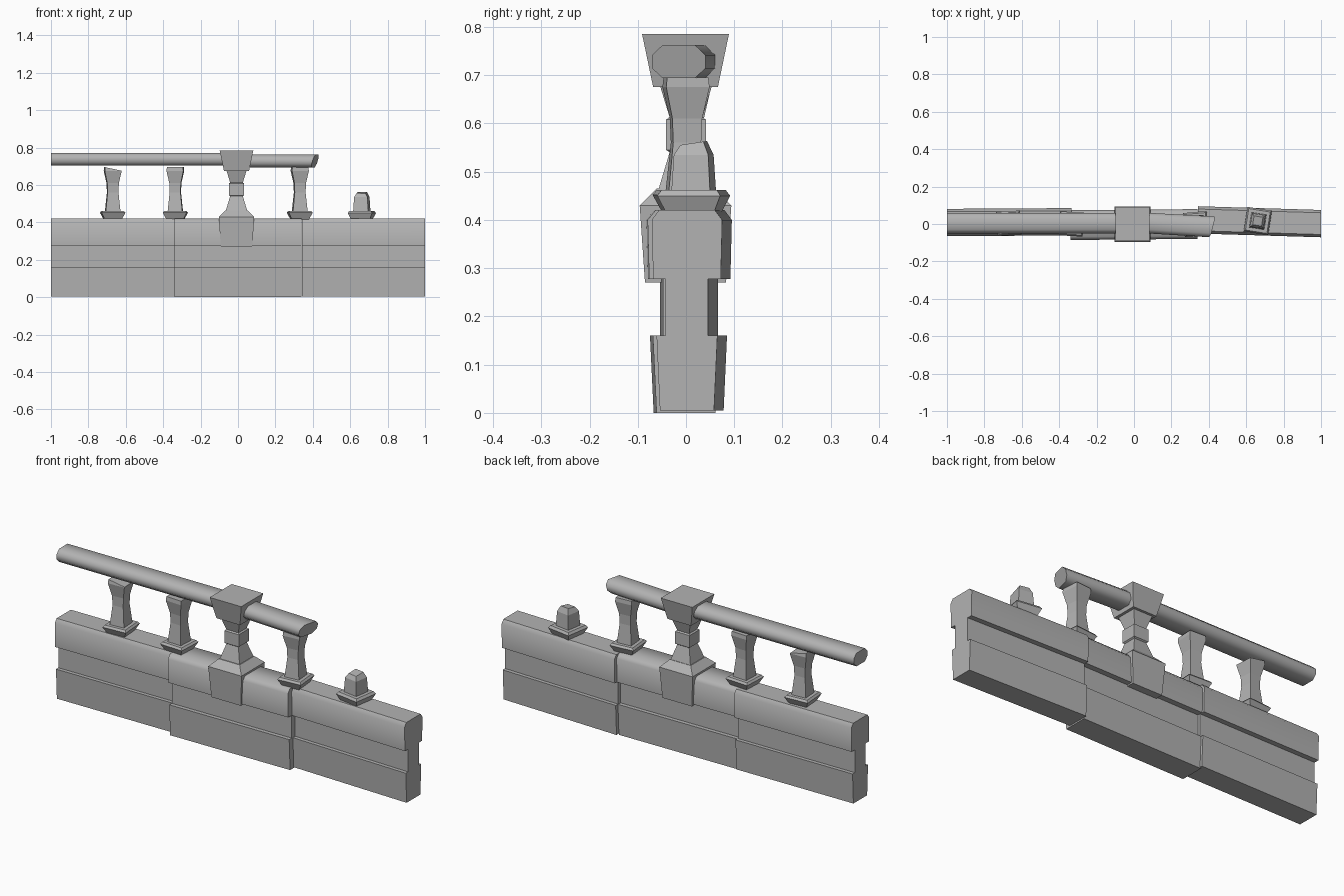
import bpy, bmesh, math
from mathutils import Matrix, Vector

cube = bpy.data.objects.get("Cube")
if cube:
    bpy.data.objects.remove(cube)

stone = bpy.data.materials.new("grey stone")
stone.use_nodes = True
GREY = (0.45, 0.45, 0.45, 1)
stone.diffuse_color = GREY
stone.node_tree.nodes["Principled BSDF"].inputs["Base Color"].default_value = GREY


def loft(name, rings, smooth=False):
    """Skin a list of equal-length point rings and cap both ends."""
    bm = bmesh.new()
    loops = [[bm.verts.new(p) for p in ring] for ring in rings]
    n = len(loops[0])
    for a, b in zip(loops, loops[1:]):
        for i in range(n):
            j = (i + 1) % n
            bm.faces.new((a[i], a[j], b[j], b[i]))
    bm.faces.new(loops[0])
    bm.faces.new(loops[-1])
    bmesh.ops.recalc_face_normals(bm, faces=bm.faces)
    mesh = bpy.data.meshes.new(name)
    bm.to_mesh(mesh)
    bm.free()
    mesh.materials.append(stone)
    obj = bpy.data.objects.new(name, mesh)
    bpy.context.collection.objects.link(obj)
    if smooth:
        bpy.ops.object.select_all(action='DESELECT')
        obj.select_set(True)
        bpy.context.view_layer.objects.active = obj
        bpy.ops.object.shade_smooth_by_angle(angle=math.radians(52))
    return obj


def square_stack(name, x, y, turn, levels):
    """Stack of square sections (z, half width) turned about its own axis."""
    spin = Matrix.Rotation(math.radians(turn), 3, 'Z')
    corners = ((-1, -1), (1, -1), (1, 1), (-1, 1))
    rings = []
    for z, w in levels:
        rings.append([Vector((x, y, z)) + spin @ Vector((cx * w, cy * w, 0))
                      for cx, cy in corners])
    return loft(name, rings)


# Wall blocks: grooved section, slightly misaligned with each other
half = [(0.056, 0), (0.063, 0.16), (0.044, 0.16), (0.044, 0.277),
        (0.070, 0.277), (0.073, 0.40), (0.058, 0.42)]
section = half + [(-y, z) for y, z in reversed(half)]


def wall_block(name, x0, x1, y0, y1, widen, lift):
    ends = ((x0, y0), (x1, y1))
    loft(name, [[(x, yc + y * widen, z + lift * (z == 0)) for y, z in section]
                for x, yc in ends], True)


wall_block("wall_block_right", -1, -0.335, 0.008, 0.012, 1.0, 0.005)
wall_block("wall_block_middle", -0.34, 0.34, -0.006, 0.0, 1.09, 0)
wall_block("wall_block_left", 0.342, 1, 0.022, 0.002, 1.0, 0.005)

# Central pier: block, neck, collar and flared cap
PX = -0.008
square_stack("pier_block", PX, -0.001, 0,
             [(0.27, 0.084), (0.43, 0.095), (0.465, 0.06)])
square_stack("pier_neck", PX, 0, 0,
             [(0.46, 0.058), (0.54, 0.034), (0.545, 0.041), (0.608, 0.041),
              (0.613, 0.034), (0.685, 0.056)])
square_stack("pier_cap", PX, -0.001, 0, [(0.675, 0.067), (0.785, 0.09)])

# Balusters on flared feet
shaft = [(0.45, 0.04), (0.56, 0.029), (0.61, 0.031), (0.675, 0.045), (0.695, 0.043)]
posts = [("outer_right", -0.67, 0.004, 4), ("inner_right", -0.335, 0.0, -3),
         ("inner_left", 0.33, 0.0, 5)]
for label, x, y, turn in posts:
    square_stack("foot_" + label, x, y, turn, [(0.415, 0.045), (0.452, 0.064), (0.462, 0.056)])
    post = square_stack("baluster_" + label, x, y, turn, shaft)
    if label == "outer_right":
        # Chipped top: one side drops away
        for v in post.data.vertices:
            if v.co.z > 0.69 and v.co.x > x:
                v.co.z -= 0.018

# Broken baluster stump
square_stack("foot_stump", 0.662, 0.016, -9, [(0.415, 0.05), (0.45, 0.066), (0.462, 0.058)])
stump = square_stack("broken_stump", 0.662, 0.016, -9,
                     [(0.45, 0.041), (0.535, 0.036), (0.563, 0.024)])
for v in stump.data.vertices:
    if v.co.z > 0.55:
        v.co.z += 0.15 * (v.co.y - 0.04)

# Handrails: flattened octagon section; the broken end is cut at a slant
octagon = [(-0.055, -0.014), (-0.034, -0.034), (0.034, -0.034), (0.055, -0.014),
           (0.055, 0.014), (0.034, 0.034), (-0.034, 0.034), (-0.055, 0.014)]


def rail(name, ends, slant):
    rings = []
    for (x, yc, zc), s in zip(ends, (0, slant)):
        rings.append([(x + s * (0.3 * z + 0.25 * y), yc + y, zc + z) for y, z in octagon])
    loft(name, rings, True)


rail("handrail_right", [(-1, 0.005, 0.737), (-0.02, 0.005, 0.737)], 0)
rail("handrail_left", [(0.02, 0.008, 0.728), (0.412, -0.015, 0.728)], 1)
